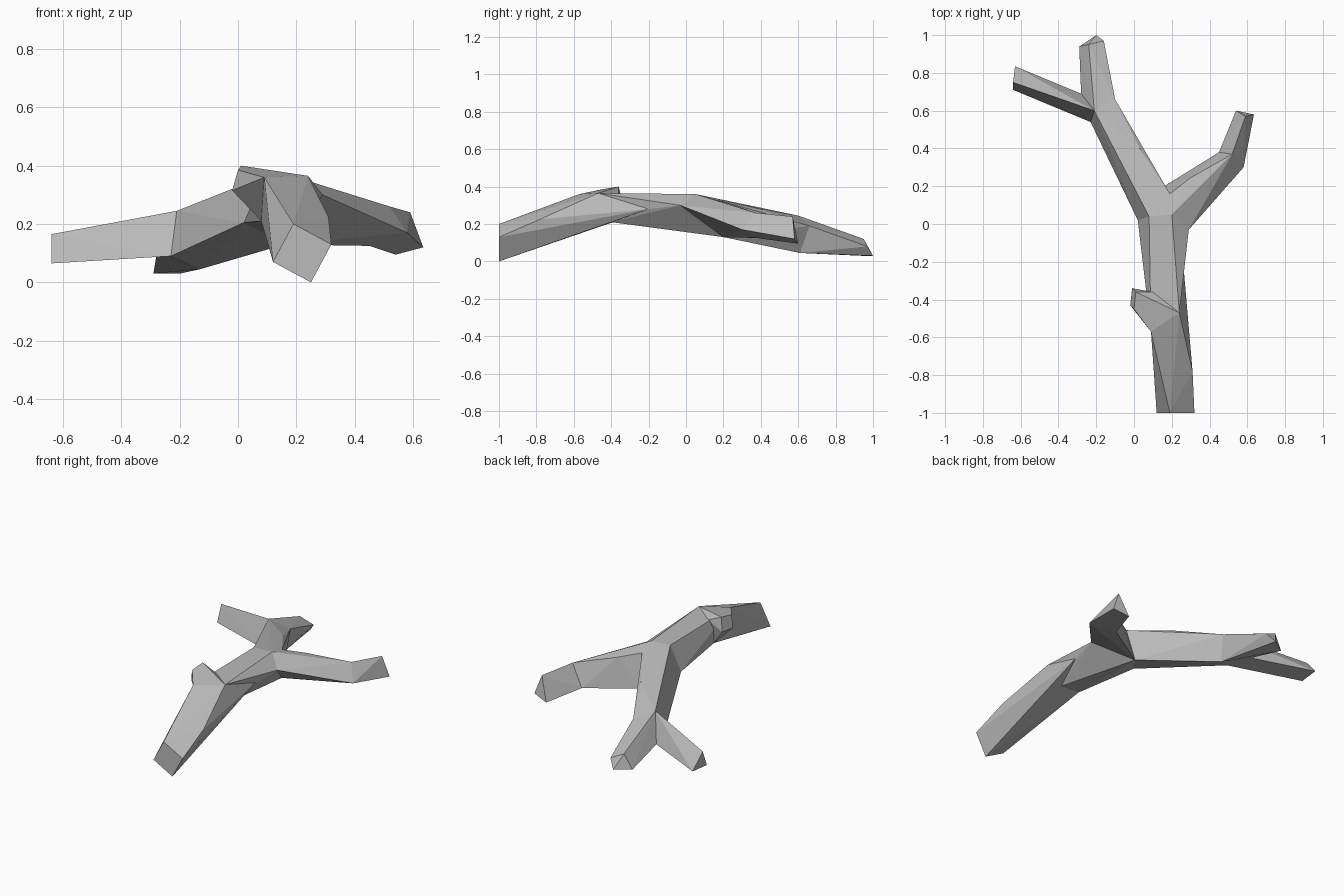
import bpy
import bmesh
from mathutils import Vector

default_cube = bpy.data.objects.get("Cube")
if default_cube:
    bpy.data.objects.remove(default_cube, do_unlink=True)

# Bark colour
bark = bpy.data.materials.new("grey_bark")
bark.use_nodes = True
bark_colour = (0.5, 0.5, 0.5, 1)
bark.diffuse_color = bark_colour
bark.node_tree.nodes["Principled BSDF"].inputs["Base Color"].default_value = bark_colour


def hull_triangles(points):
    """Outward triangles of the convex solid around the points."""
    temp = bmesh.new()
    for point in points:
        temp.verts.new(point)
    bmesh.ops.convex_hull(temp, input=temp.verts[:])
    centre = sum((Vector(p) for p in points), Vector()) / len(points)
    triangles = []
    for face in temp.faces:
        face.normal_update()
        corners = [tuple(v.co) for v in face.verts]
        if face.normal.dot(face.calc_center_median() - centre) < 0:
            corners.reverse()
        triangles.append(corners)
    temp.free()
    return triangles


def build_faceted(name, segments):
    """Join convex segments, dropping the inner faces they share."""
    shared = {}
    for points in segments:
        for corners in hull_triangles(points):
            shared.setdefault(frozenset(corners), []).append(corners)
    bm = bmesh.new()
    verts = {}
    for copies in shared.values():
        if len(copies) == 1:
            corners = [verts.get(c) or verts.setdefault(c, bm.verts.new(c))
                       for c in copies[0]]
            bm.faces.new(corners)
    bmesh.ops.dissolve_limit(bm, angle_limit=0.03,
                             verts=bm.verts[:], edges=bm.edges[:])
    mesh = bpy.data.meshes.new(name)
    bm.to_mesh(mesh)
    bm.free()
    mesh.materials.append(bark)
    obj = bpy.data.objects.new(name, mesh)
    bpy.context.collection.objects.link(obj)
    return obj


# Trunk: sawn end, bend below the stub, then the fork
trunk_end = [(0.12, -1, 0.07), (0.19, -1, 0.2), (0.32, -1, 0.13), (0.25, -1, 0)]
trunk_swell = (0.31, -0.78, 0.225)
bend_left = (0.09, -0.57, 0.36)
bend_right = (0.24, -0.47, 0.365)
bend_low = (0.08, -0.39, 0.21)
bend_under = (0.2, -0.4, 0.21)
bend_side = (0.26, -0.2, 0.28)
bend_back = (0.1, -0.36, 0.36)
bend = [bend_left, bend_right, bend_low, bend_under, bend_side]

fork_low = (0.02, 0.02, 0.205)
fork_left = (0.08, 0.04, 0.36)
fork_right = (0.2, 0.05, 0.36)
fork_side = (0.29, -0.03, 0.3)
fork_under = (0.16, 0.2, 0.13)
fork_notch = (0.19, 0.16, 0.33)

# Short stub on the trunk
stub_end = [(0.01, -0.36, 0.4), (0, -0.45, 0.385),
            (-0.02, -0.43, 0.315), (-0.01, -0.34, 0.32)]

# Long limb and the knot where it splits
limb_swell = (0.03, 0.4, 0.28)
knot_top = (-0.21, 0.6, 0.245)
knot_front = (-0.23, 0.54, 0.09)
knot_back = (-0.1, 0.66, 0.19)
knot_under = (-0.13, 0.61, 0.045)
knot_notch = (-0.28, 0.69, 0.09)
limb_end = [(-0.24, 0.95, 0.12), (-0.16, 0.97, 0.08),
            (-0.2, 1, 0.03), (-0.29, 0.94, 0.03)]
twig_end = [(-0.64, 0.75, 0.165), (-0.63, 0.835, 0.07), (-0.64, 0.71, 0.065)]

# Short limb with an elbow
arm_shoulder = (0.3, 0.245, 0.305)
elbow = [(0.52, 0.37, 0.26), (0.58, 0.3, 0.17), (0.45, 0.38, 0.125)]
arm_end = [(0.59, 0.57, 0.24), (0.635, 0.58, 0.12), (0.54, 0.6, 0.095)]

fork = [fork_low, fork_left, fork_right, fork_side, fork_under]
build_faceted("branch", [
    trunk_end + [trunk_swell] + bend,
    bend + [bend_back] + fork,
    [bend_left, bend_right, bend_low, bend_back] + stub_end,
    fork + [fork_notch],
    [fork_low, fork_left, fork_right, fork_under, fork_notch, limb_swell,
     knot_top, knot_front, knot_back, knot_under],
    [knot_top, knot_front, knot_back, knot_under, knot_notch],
    [knot_top, knot_back, knot_under, knot_notch] + limb_end,
    [knot_top, knot_front, knot_notch] + twig_end,
    [fork_right, fork_side, fork_under, fork_notch, arm_shoulder] + elbow,
    elbow + arm_end,
])
